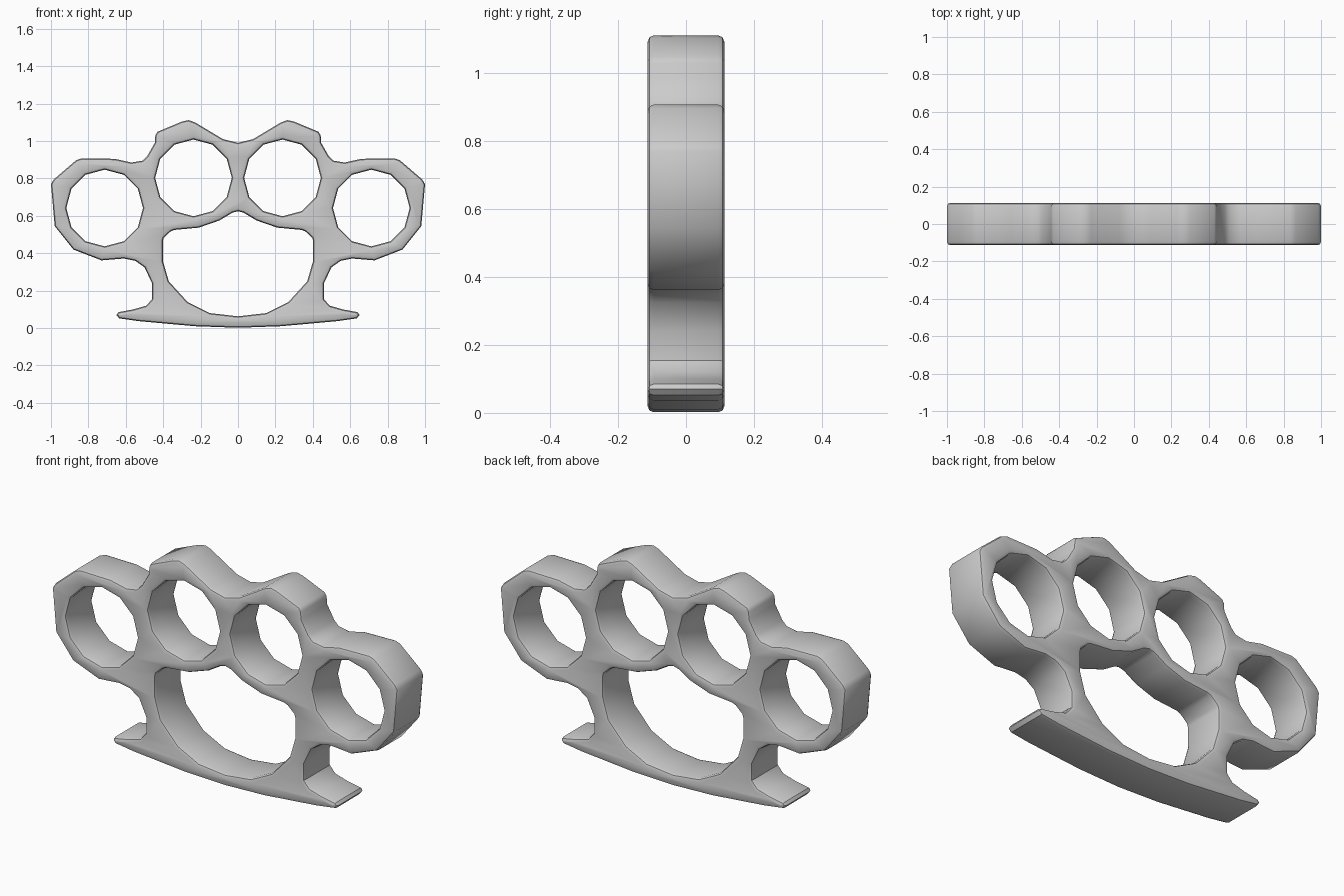
import bpy, bmesh
from math import sin, cos, pi

if "Cube" in bpy.data.objects:
    bpy.data.objects.remove(bpy.data.objects["Cube"])

BEVEL = 0.018
HALF_DEPTH = 0.113

# Right half of the outer silhouette, top centre to bottom centre (x, z)
OUTLINE = [(0, 0.99), (0.08, 1.01), (0.23, 1.10), (0.265, 1.112), (0.30, 1.104),
           (0.43, 1.05), (0.442, 1.03), (0.445, 0.99), (0.485, 0.92), (0.51, 0.895),
           (0.57, 0.885), (0.66, 0.905), (0.835, 0.908), (0.865, 0.898),
           (0.985, 0.795), (1.0, 0.77), (0.98, 0.545), (0.88, 0.42), (0.73, 0.362),
           (0.61, 0.372), (0.55, 0.36), (0.50, 0.325), (0.46, 0.24), (0.46, 0.155),
           (0.49, 0.12), (0.56, 0.10), (0.64, 0.085), (0.65, 0.07), (0.635, 0.052),
           (0.53, 0.037), (0.23, 0.01), (0, 0.002)]

# Right half of the palm opening
PALM = [(0, 0.625), (0.03, 0.617), (0.10, 0.575), (0.21, 0.537), (0.34, 0.525),
        (0.36, 0.517), (0.397, 0.483), (0.402, 0.465), (0.402, 0.36), (0.37, 0.25),
        (0.27, 0.14), (0.15, 0.08), (0, 0.063)]


def mirrored(half):
    return half + [(-x, z) for x, z in reversed(half[1:-1])]


def ring(cx, cz, r=0.205, n=12):
    return [(cx + r * cos(2 * pi * i / n), cz + r * sin(2 * pi * i / n)) for i in range(n)]


# Body with finger holes, as a filled and bevelled flat curve
loops = [mirrored(OUTLINE), mirrored(PALM)]
for s in (-1, 1):
    loops += [ring(s * 0.238, 0.803), ring(s * 0.713, 0.642)]

curve = bpy.data.curves.new("knuckle_body", 'CURVE')
curve.dimensions = '2D'
curve.fill_mode = 'BOTH'
curve.extrude = HALF_DEPTH - BEVEL
curve.bevel_depth = BEVEL
curve.bevel_resolution = 1
curve.offset = -BEVEL
for pts in loops:
    sp = curve.splines.new('POLY')
    sp.points.add(len(pts) - 1)
    for p, (x, z) in zip(sp.points, pts):
        p.co = (x, z, 0, 1)
    sp.use_cyclic_u = True

body = bpy.data.objects.new("knuckle_body", curve)
bpy.context.collection.objects.link(body)
body.rotation_euler = (pi / 2, 0, 0)
bpy.context.view_layer.objects.active = body
body.select_set(True)
bpy.ops.object.convert(target='MESH')
bpy.ops.object.transform_apply(location=False, rotation=True, scale=False)

# Weld the caps to the walls and shade the soft edges
body = bpy.context.object
bm = bmesh.new()
bm.from_mesh(body.data)
bmesh.ops.remove_doubles(bm, verts=bm.verts, dist=0.0005)
bmesh.ops.recalc_face_normals(bm, faces=bm.faces)
bm.to_mesh(body.data)
bm.free()
bpy.ops.object.shade_smooth_by_angle(angle=pi / 5)
